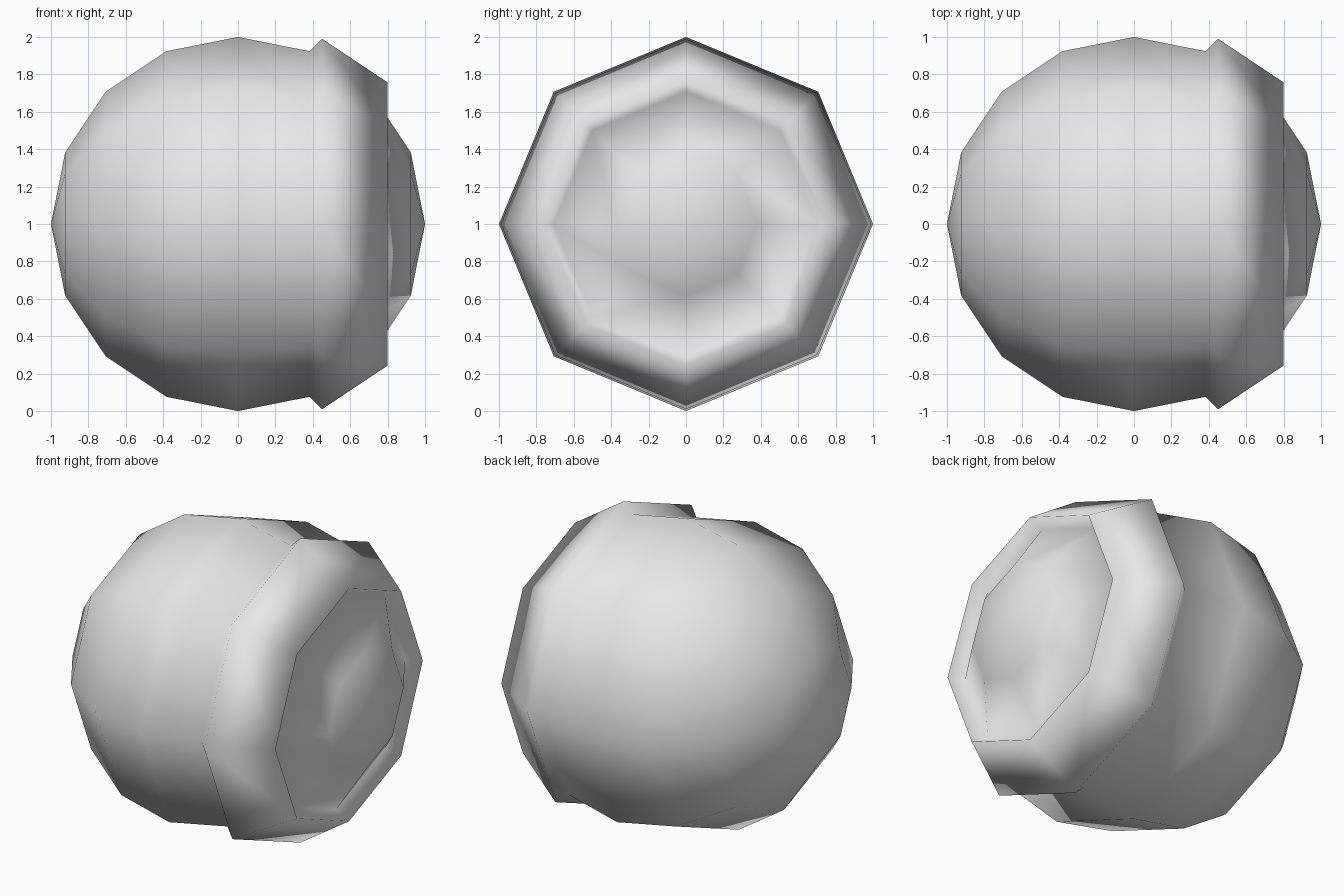
import bpy, bmesh, math
from mathutils import Vector

cube = bpy.data.objects.get("Cube")
if cube:
    bpy.data.objects.remove(cube, do_unlink=True)

# Single plain grey material
grey = bpy.data.materials.new("light_grey")
grey.use_nodes = True
colour = (0.8, 0.8, 0.8, 1)
grey.diffuse_color = colour
grey.node_tree.nodes["Principled BSDF"].inputs["Base Color"].default_value = colour

# Half-circle profile along x, with one band pushed out into a flared collar
arc = [(-math.cos(i * math.pi / 8), math.sin(i * math.pi / 8)) for i in range(9)]
collar = [(0.45, 0.99), (0.8, 0.757)]
profile = arc[:6] + collar + arc[6:]

# Turn the profile into an eight-sided ball
bm = bmesh.new()
verts = [bm.verts.new((x, 0, r)) for x, r in profile]
edges = [bm.edges.new(pair) for pair in zip(verts, verts[1:])]
bmesh.ops.spin(bm, geom=verts + edges, cent=(0, 0, 0), axis=(1, 0, 0),
               angle=math.tau, steps=8, use_merge=True)
bmesh.ops.remove_doubles(bm, verts=bm.verts, dist=0.001)
bmesh.ops.recalc_face_normals(bm, faces=bm.faces)
bmesh.ops.translate(bm, verts=bm.verts, vec=Vector((0, 0, 1)))
for face in bm.faces:
    face.smooth = True

mesh = bpy.data.meshes.new("collared_ball")
bm.to_mesh(mesh)
bm.free()
mesh.materials.append(grey)
ball = bpy.data.objects.new("collared_ball", mesh)
bpy.context.collection.objects.link(ball)
